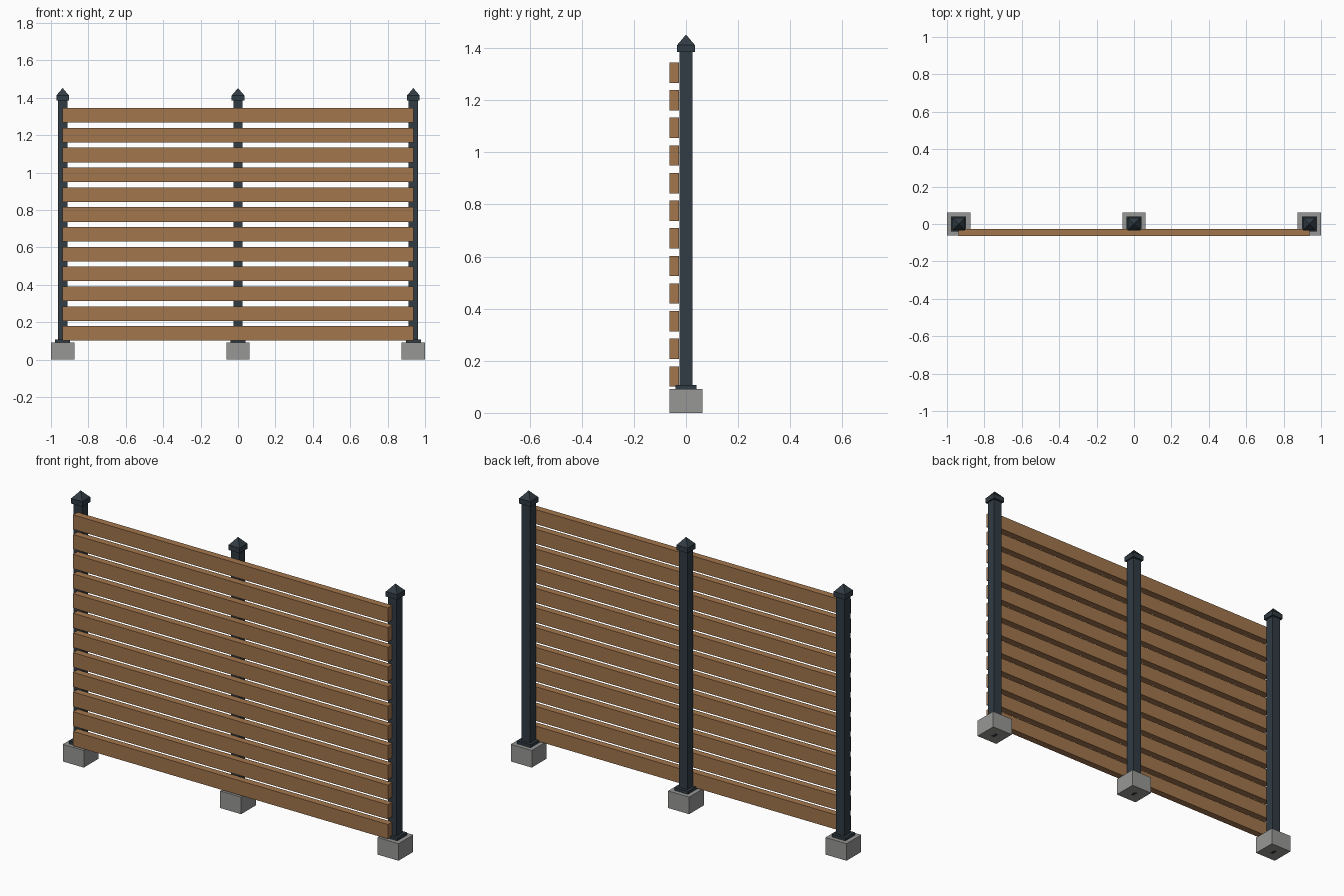
import bpy
import bmesh
from mathutils import Matrix, Vector

cube = bpy.data.objects.get("Cube")
if cube:
    bpy.data.objects.remove(cube, do_unlink=True)


def make_material(name, rgb):
    mat = bpy.data.materials.new(name)
    mat.use_nodes = True
    colour = (*rgb, 1.0)
    mat.diffuse_color = colour
    mat.node_tree.nodes["Principled BSDF"].inputs["Base Color"].default_value = colour
    return mat


WOOD = make_material("warm wood", (0.36, 0.18, 0.073))
METAL = make_material("dark slate metal", (0.03, 0.045, 0.056))
CONCRETE = make_material("grey concrete", (0.31, 0.31, 0.305))


def add_object(name, bm, mat):
    mesh = bpy.data.meshes.new(name)
    bm.to_mesh(mesh)
    bm.free()
    mesh.materials.append(mat)
    obj = bpy.data.objects.new(name, mesh)
    bpy.context.collection.objects.link(obj)
    return obj


def box(name, low, high, mat):
    low, high = Vector(low), Vector(high)
    bm = bmesh.new()
    place = Matrix.Translation((low + high) / 2) @ Matrix.Diagonal((*(high - low), 1))
    bmesh.ops.create_cube(bm, size=1, matrix=place)
    return add_object(name, bm, mat)


def square_block(name, x, width, bottom, top, mat):
    h = width / 2
    return box(name, (x - h, -h, bottom), (x + h, h, top), mat)


def pyramid(name, x, width, bottom, top, mat):
    h = width / 2
    bm = bmesh.new()
    ring = [bm.verts.new((x + sx * h, sy * h, bottom))
            for sx, sy in ((-1, -1), (1, -1), (1, 1), (-1, 1))]
    tip = bm.verts.new((x, 0, top))
    bm.faces.new(ring[::-1])
    for i in range(4):
        bm.faces.new((ring[i], ring[(i + 1) % 4], tip))
    return add_object(name, bm, mat)


# Posts with concrete footings, flanges and pointed caps
SPAN = 0.9375
for side, x in (("right", -SPAN), ("middle", 0), ("left", SPAN)):
    square_block(f"{side}_footing", x, 0.125, 0, 0.092, CONCRETE)
    square_block(f"{side}_flange", x, 0.08, 0.092, 0.108, METAL)
    square_block(f"{side}_post", x, 0.05, 0.05, 1.386, METAL)
    square_block(f"{side}_cap", x, 0.068, 1.386, 1.413, METAL)
    pyramid(f"{side}_cap_point", x, 0.066, 1.413, 1.452, METAL)
    # Small anchor plate flush with the underside of the footing
    box(f"{side}_anchor_plate", (x - 0.009, -0.016, -0.0005),
        (x + 0.009, 0.016, 0.003), METAL)

# Horizontal slats along the front of the posts
for i in range(12):
    z = 0.101 + i * 0.106
    box(f"slat_{i + 1}", (-SPAN, -0.064, z), (SPAN, -0.027, z + 0.078), WOOD)
